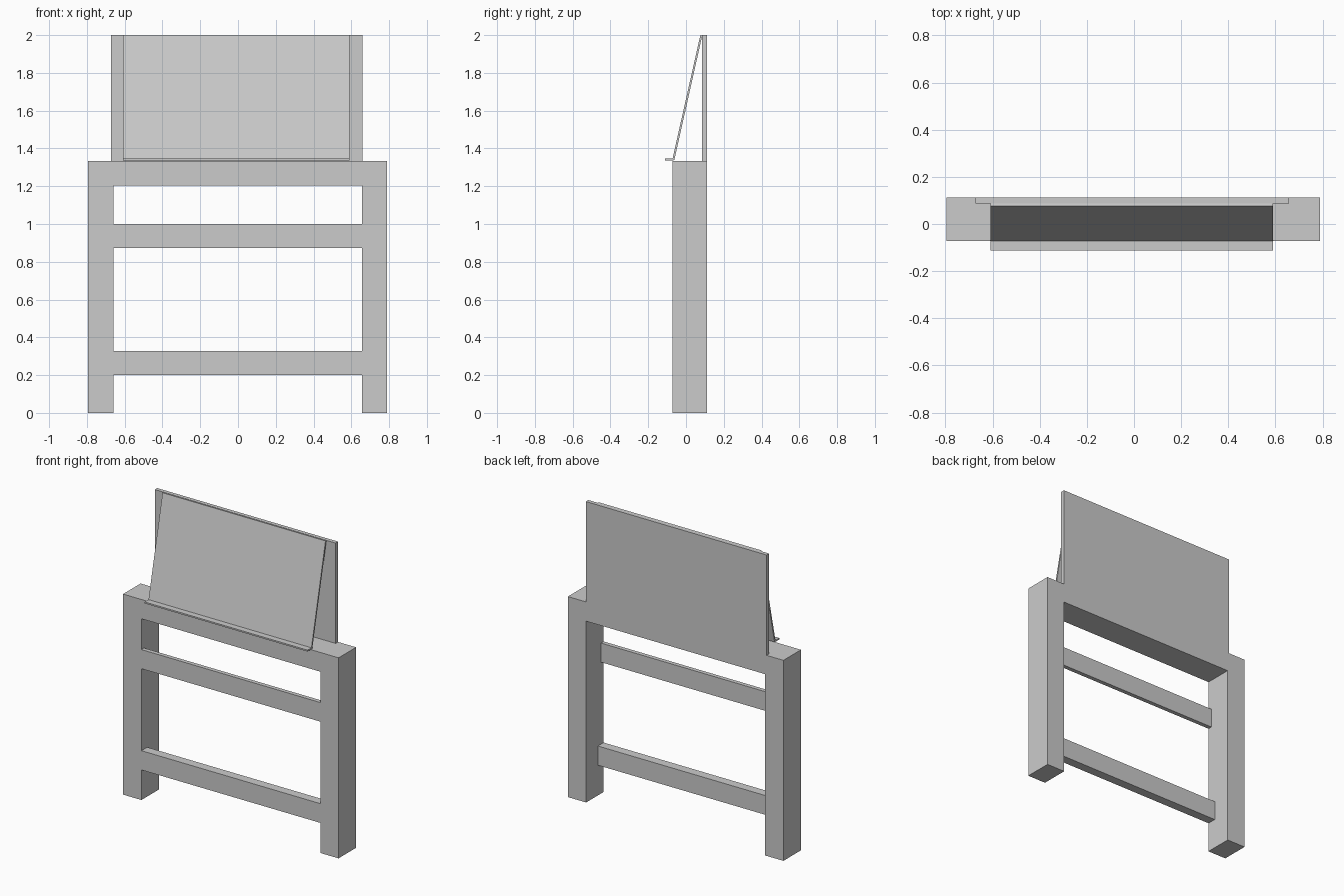
import bpy

if "Cube" in bpy.data.objects:
    bpy.data.objects.remove(bpy.data.objects["Cube"])


def prism(name, x0, x1, profile):
    """Extrude a (y, z) profile from x0 to x1."""
    n = len(profile)
    verts = [(x, y, z) for x in (x0, x1) for y, z in profile]
    faces = [tuple(reversed(range(n))), tuple(range(n, 2 * n))]
    faces += [(i, (i + 1) % n, n + (i + 1) % n, n + i) for i in range(n)]
    mesh = bpy.data.meshes.new(name)
    mesh.from_pydata(verts, [], faces)
    obj = bpy.data.objects.new(name, mesh)
    bpy.context.collection.objects.link(obj)
    return obj


def box(name, x0, x1, y0, y1, z0, z1):
    return prism(name, x0, x1, [(y0, z0), (y1, z0), (y1, z1), (y0, z1)])


FRONT, BACK = -0.072, 0.112
LEG_TOP = 1.333
IN_L, IN_R = -0.66, 0.656

# Legs
box("left_leg", -0.795, IN_L, FRONT, BACK, 0, LEG_TOP)
box("right_leg", IN_R, 0.79, FRONT, BACK, 0, LEG_TOP)

# Cross rails, flush with the front
box("top_rail", IN_L, IN_R, FRONT, BACK, 1.205, LEG_TOP)
box("middle_rail", IN_L, IN_R, FRONT, FRONT + 0.028, 0.873, 1.0)
box("lower_rail", IN_L, IN_R, FRONT, FRONT + 0.06, 0.2, 0.328)

# Upright back panel
box("back_panel", -0.672, 0.658, 0.086, BACK, LEG_TOP, 2.0)

# Leaning board and the ledge at its foot
prism("leaning_board", -0.608, 0.59,
      [(-0.073, 1.338), (-0.062, 1.338), (0.086, 1.998), (0.076, 2.0)])
box("ledge", -0.608, 0.59, -0.112, -0.066, 1.336, 1.346)
